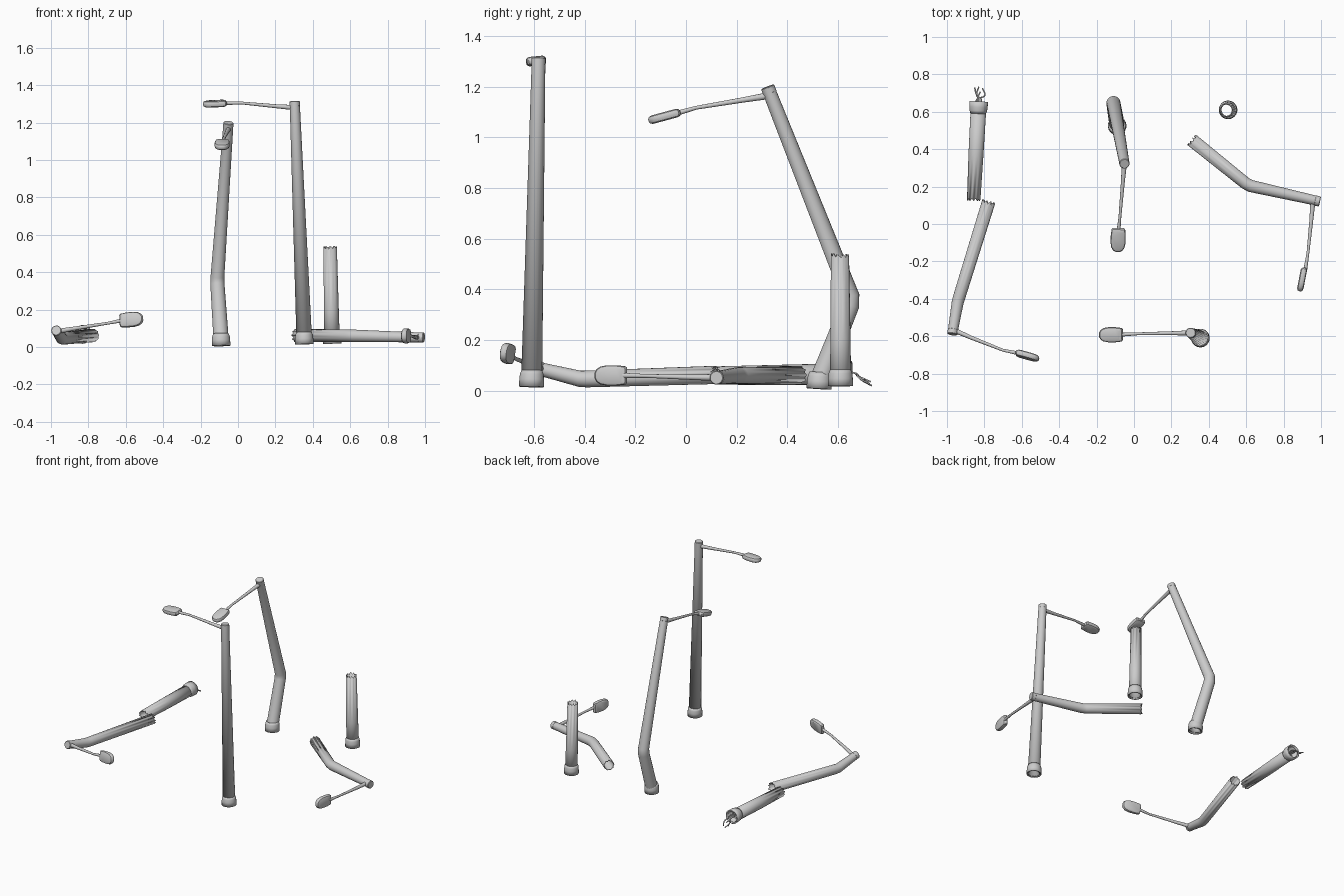
import bpy, bmesh, math, random
from mathutils import Vector

if "Cube" in bpy.data.objects:
    bpy.data.objects.remove(bpy.data.objects["Cube"])

random.seed(4)


def finish(name, bm, angle=40):
    bmesh.ops.recalc_face_normals(bm, faces=bm.faces)
    me = bpy.data.meshes.new(name)
    bm.to_mesh(me)
    bm.free()
    ob = bpy.data.objects.new(name, me)
    bpy.context.collection.objects.link(ob)
    bpy.ops.object.select_all(action='DESELECT')
    bpy.context.view_layer.objects.active = ob
    ob.select_set(True)
    bpy.ops.object.shade_smooth_by_angle(angle=math.radians(angle))
    return ob


def sweep(name, pts, radii, sides=20, jag=(), caps=(), wall=0.0):
    """Round tube through pts; jag / caps hold ring indices to break or close."""
    pts = [Vector(p) for p in pts]
    n = len(pts)
    ref = Vector((0.31, 0.17, 0.93))
    if abs((pts[-1] - pts[0]).normalized().dot(ref.normalized())) > 0.8:
        ref = Vector((1, 0.1, 0))
    rings = []
    bm = bmesh.new()
    for i, (p, r) in enumerate(zip(pts, radii)):
        d = Vector()
        if i > 0:
            d += (p - pts[i - 1]).normalized()
        if i < n - 1:
            d += (pts[i + 1] - p).normalized()
        d.normalize()
        u = (ref - d * ref.dot(d)).normalized()
        v = d.cross(u)
        ring = []
        for k in range(sides):
            a = 2 * math.pi * k / sides
            off = 0
            if i in jag:
                off = (0.007 if k % 2 else -0.007) + random.uniform(-.003, .003)
            ring.append(bm.verts.new(p + (u * math.cos(a) + v * math.sin(a)) * r + d * off))
        rings.append(ring)
    for a, b in zip(rings, rings[1:]):
        for k in range(sides):
            j = (k + 1) % sides
            bm.faces.new((a[k], a[j], b[j], b[k]))
    for c in caps:
        bm.faces.new(rings[c])
    ob = finish(name, bm)
    if wall:
        m = ob.modifiers.new("wall", 'SOLIDIFY')
        m.thickness = wall
        m.offset = -1
    return ob


def collar(name, base, direction):
    """Flared foot of a pole."""
    b, d = Vector(base), Vector(direction).normalized()
    prof = [(0, .050), (.03, .049), (.05, .047), (.066, .041)]
    sweep(name, [b + d * h for h, r in prof], [r for h, r in prof], wall=0.008)


def cap(name, end, direction):
    """Small band closing the pole top."""
    e, d = Vector(end), Vector(direction).normalized()
    sweep(name, [e - d * .028, e - d * .026, e - d * .003, e],
          [.0255, .0275, .0275, .0245], caps=(0, 3))


def lamp_head(name, start, end, up, width=0.08, thick=0.034):
    """Rounded flat lamp housing from start to end."""
    s, e = Vector(start), Vector(end)
    f = (e - s).normalized()
    length = (e - s).length
    up = Vector(up)
    up = (up - f * up.dot(f)).normalized()
    side = up.cross(f)
    half = [(0, .36), (.05, .45), (.3, .5), (.62, .5), (.82, .44), (.94, .31), (1, .14)]
    outline = half + [(a, -b) for a, b in reversed(half)]
    layers = [(-.5, .78), (-.36, .94), (-.12, 1), (.16, 1), (.38, .92), (.5, .74)]
    bm = bmesh.new()
    rings = []
    for h, sc in layers:
        rings.append([bm.verts.new(s + f * length * (.5 + (a - .5) * sc)
                                   + side * width * b * sc + up * thick * h)
                      for a, b in outline])
    for r0, r1 in zip(rings, rings[1:]):
        for k in range(len(outline)):
            j = (k + 1) % len(outline)
            bm.faces.new((r0[k], r0[j], r1[j], r1[k]))
    bm.faces.new(rings[0])
    bm.faces.new(rings[-1])
    finish(name, bm, 35)


def arm(name, pts):
    sweep(name, pts, [.014, .0105, .0075, .0105], sides=12, caps=(0, 3))


W = 0.006

# straight standing lamp
collar("straight_lamp_foot", (.355, -.61, .015), (-.05, .03, 1.29))
sweep("straight_lamp_pole", [(.355, -.61, .02), (.303, -.582, 1.312)], [.042, .027],
      caps=(1,), wall=W)
cap("straight_lamp_cap", (.303, -.582, 1.315), (-.05, .03, 1.29))
arm("straight_lamp_arm", [(.303, -.582, 1.28), (.2, -.584, 1.288),
                          (.02, -.587, 1.305), (-.075, -.592, 1.304)])
lamp_head("straight_lamp_head", (-.06, -.592, 1.304), (-.187, -.592, 1.299), (0, -.1, 1))

# bent standing lamp
collar("bent_lamp_foot", (-.09, .525, .007), (-.02, .06, 1))
sweep("bent_lamp_pole", [(-.09, .525, .012), (-.091, .532, .05), (-.11, .646, .335),
                         (-.11, .648, .375), (-.051, .322, 1.198)],
      [.042, .041, .038, .037, .027], caps=(4,), wall=W)
cap("bent_lamp_cap", (-.051, .322, 1.2), (.06, -.33, .83))
arm("bent_lamp_arm", [(-.051, .328, 1.165), (-.06, .22, 1.147),
                      (-.075, .04, 1.117), (-.083, -.04, 1.094)])
lamp_head("bent_lamp_head", (-.083, -.022, 1.1), (-.087, -.148, 1.066), (0, -.25, 1))

# broken stump still standing
collar("stump_foot", (.503, .61, .018), (-.01, 0, .5))
sweep("stump_pole", [(.503, .61, .025), (.499, .61, .2), (.493, .608, .532)],
      [.042, .040, .036], jag=(2,), wall=W)

# fallen upper half on the right
sweep("fallen_right_pole", [(.312, .447, .062), (.596, .218, .06), (.625, .203, .06),
                            (.99, .121, .051)],
      [.036, .033, .033, .026], jag=(0,), caps=(3,), wall=W)
cap("fallen_right_cap", (.994, .12, .051), (.38, -.085, -.01))
arm("fallen_right_arm", [(.957, .125, .052), (.948, .02, .053),
                         (.93, -.155, .058), (.915, -.25, .06)])
lamp_head("fallen_right_head", (.911, -.233, .06), (.886, -.36, .06), (1, -.2, 0))

# fallen stump on the left
axis = Vector((-.83, .655, .06)) - Vector((-.858, .127, .062))
collar("fallen_stump_foot", (-.83, .655, .068), -axis)
sweep("fallen_stump_pole", [(-.83, .645, .067), (-.845, .37, .062), (-.857, .13, .06)],
      [.042, .040, .036], jag=(2,), wall=W)

# loose wires hanging out of the fallen stump
ends = [(-.022, .074, .035), (.0, .078, .02), (.02, .07, .026), (.008, .052, .045)]
for i, (dx, dy, z) in enumerate(ends):
    cu = bpy.data.curves.new("wire_%d" % i, 'CURVE')
    cu.dimensions = '3D'
    cu.bevel_depth = .0038
    cu.bevel_resolution = 1
    cu.use_fill_caps = True
    cu.resolution_u = 4
    sp = cu.splines.new('BEZIER')
    w = (-1) ** i * .012
    path = [(-.835 + dx * .3, .58, .066), (-.83 - dx * .6, .665, .07),
            (-.83 + dx + w, .655 + dy * .45, .5 * (.07 + z)), (-.83 + dx, .655 + dy, z)]
    sp.bezier_points.add(len(path) - 1)
    for b, p in zip(sp.bezier_points, path):
        b.co = p
        b.handle_left_type = b.handle_right_type = 'AUTO'
    bpy.context.collection.objects.link(bpy.data.objects.new("wire_%d" % i, cu))

# fallen upper half on the left
sweep("fallen_left_pole", [(-.778, .115, .062), (-.935, -.392, .046), (-.943, -.42, .047),
                           (-.971, -.587, .088)],
      [.036, .033, .032, .026], jag=(0,), caps=(3,), wall=W)
cap("fallen_left_cap", (-.972, -.59, .089), (-.03, -.167, .041))
arm("fallen_left_arm", [(-.968, -.565, .083), (-.87, -.608, .1),
                        (-.70, -.675, .127), (-.615, -.692, .143)])
lamp_head("fallen_left_head", (-.632, -.688, .141), (-.508, -.722, .153), (-.25, -1, .15))
